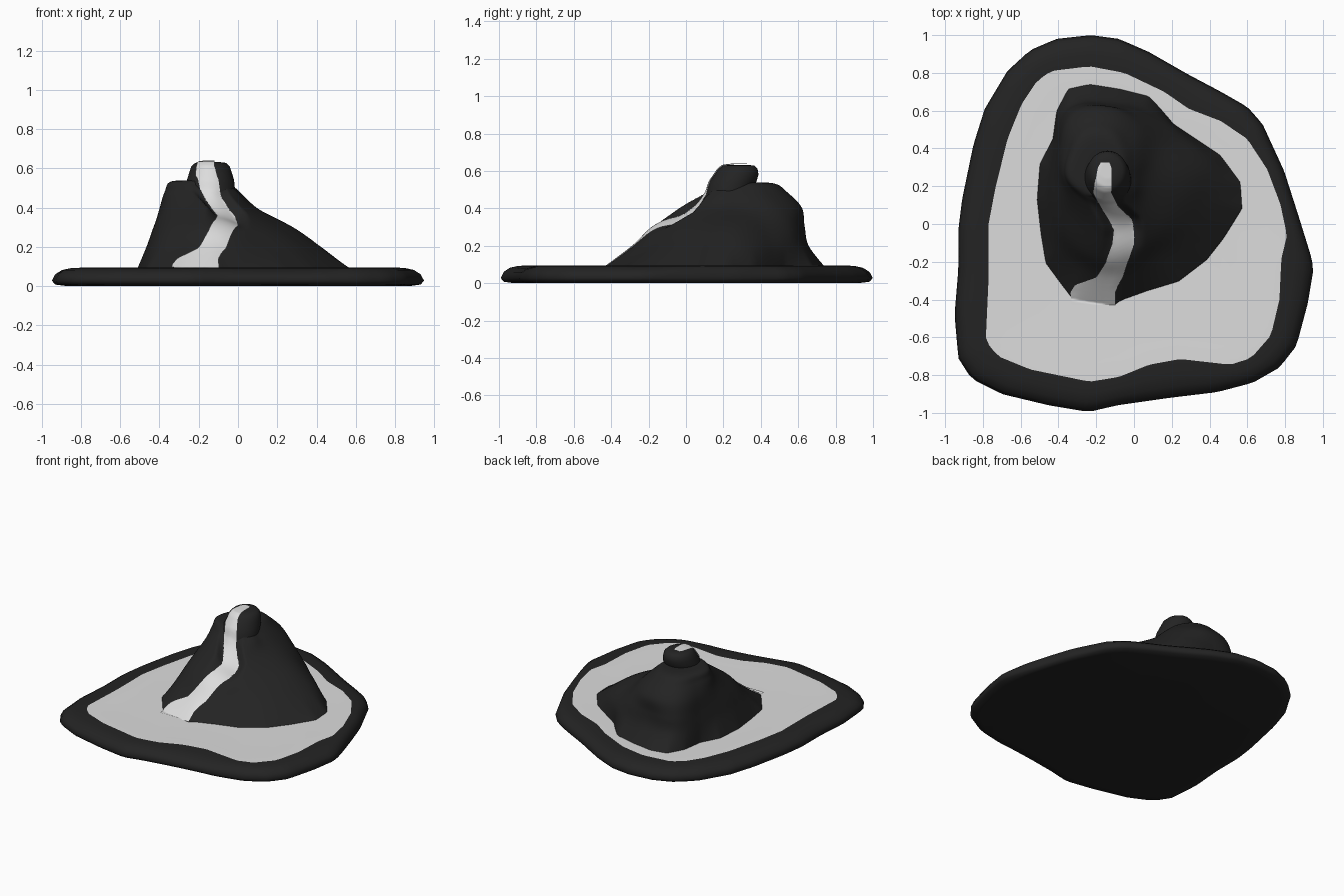
import bpy, bmesh, math
from mathutils import Vector
from mathutils.bvhtree import BVHTree

if "Cube" in bpy.data.objects:
    bpy.data.objects.remove(bpy.data.objects["Cube"])

TAU = 2 * math.pi

def material(name, v):
    m = bpy.data.materials.new(name)
    m.diffuse_color = (v, v, v, 1)
    m.use_nodes = True
    m.node_tree.nodes["Principled BSDF"].inputs["Base Color"].default_value = m.diffuse_color
    return m

dark = material("dark rock", 0.017)
light = material("pale water", 0.72)

def make_object(name, bm, mats):
    bmesh.ops.recalc_face_normals(bm, faces=bm.faces[:])
    for f in bm.faces:
        f.smooth = True
    me = bpy.data.meshes.new(name)
    bm.to_mesh(me)
    ob = bpy.data.objects.new(name, me)
    bpy.context.collection.objects.link(ob)
    for m in mats:
        me.materials.append(m)
    return ob

def polar(points, centre=(0, 0)):
    """Outline points -> function giving the radius at an angle."""
    pr = sorted((math.atan2(y - centre[1], x - centre[0]) % TAU,
                 math.hypot(x - centre[0], y - centre[1])) for x, y in points)
    pr = [(pr[-1][0] - TAU, pr[-1][1])] + pr + [(pr[0][0] + TAU, pr[0][1])]
    def radius(a):
        a %= TAU
        for (a0, r0), (a1, r1) in zip(pr, pr[1:]):
            if a0 <= a <= a1:
                t = (a - a0) / max(a1 - a0, 1e-9)
                d = a1 - a0   # straight segment between the two points
                return r0 * r1 * math.sin(d) / max(
                    r0 * math.sin(t * d) + r1 * math.sin(d - t * d), 1e-9)
    return radius

def catmull(p, t):
    a, b, c, d = p
    return b + 0.5 * t * (c - a + t * (2*a - 5*b + 4*c - d + t * (3*(b - c) + d - a)))

def loft(bm, rings, mat_of=lambda i: 0):
    """Closed rings bridged by quads, with both ends capped."""
    vs = [[bm.verts.new(p) for p in r] for r in rings]
    n = len(vs[0])
    for i in range(len(vs) - 1):
        for j in range(n):
            k = (j + 1) % n
            bm.faces.new((vs[i][j], vs[i][k], vs[i+1][k], vs[i+1][j])).material_index = mat_of(i)
    bm.faces.new(vs[0][::-1])
    bm.faces.new(vs[-1]).material_index = mat_of(len(vs))

# ---- Base: flat pebble with dark rounded rim and pale water on top
outer = polar([(-.23, 1), (-.41, .98), (-.55, .92), (-.67, .81), (-.79, .61), (-.85, .42),
    (-.91, .13), (-.93, -.03), (-.93, -.24), (-.95, -.48), (-.93, -.71), (-.86, -.82),
    (-.70, -.90), (-.45, -.96), (-.24, -.995), (-.09, -.96), (.19, -.92), (.44, -.89),
    (.63, -.84), (.77, -.76), (.86, -.645), (.92, -.42), (.95, -.24), (.94, -.18), (.875, .03),
    (.795, .28), (.68, .53), (.60, .62), (.46, .70), (.29, .79), (.08, .91), (-.08, .98)])
inner = polar([(-.235, .835), (-.44, .81), (-.515, .755), (-.595, .635), (-.67, .45),
    (-.735, .185), (-.77, 0), (-.77, -.29), (-.785, -.62), (-.72, -.70), (-.55, -.77),
    (-.235, -.835), (-.08, -.81), (.08, -.745), (.245, -.715), (.51, -.745), (.62, -.71),
    (.725, -.59), (.77, -.40), (.78, -.185), (.81, -.06), (.775, .105), (.705, .29),
    (.60, .45), (.46, .545), (.29, .61), (.16, .70), (-.05, .80)])
N = 144
angles = [TAU * i / N for i in range(N)]

def plate_ring(mix, z):
    # mix 0 = water edge, 1 = outer edge, negative = inside the water
    out = []
    for a in angles:
        r = inner(a) * (1 + min(mix, 0)) + max(mix, 0) * (outer(a) - inner(a))
        out.append((r * math.cos(a), r * math.sin(a), z))
    return out

profile = [(.55, 0), (.9, .008), (1, .028), (.9, .06), (.7, .082), (.4, .093), (0, .094),
           (-.12, .092), (-.3, .09)]
bm = bmesh.new()
loft(bm, [plate_ring(m, z) for m, z in profile], lambda i: 1 if i >= 6 else 0)
make_object("island_base", bm, [dark, light])

# ---- Mountain: stacked contours around a centre
CX, CY = -.13, .25
foot = polar([(-.35, .72), (-.235, .745), (-.08, .72), (.08, .68), (.135, .62), (.21, .53),
    (.46, .365), (.57, .22), (.58, .08), (.48, -.08), (.39, -.195), (.24, -.31), (.07, -.36),
    (-.07, -.41), (-.10, -.435), (-.33, -.40), (-.39, -.32), (-.47, -.21), (-.495, -.05),
    (-.515, .13), (-.50, .32), (-.43, .45), (-.41, .60)], (CX, CY))
# (height, radius every 30 degrees from +x)
contours = [
    (.20, [.55, .44, .41, .40, .43, .34, .33, .38, .48, .53, .50, .53]),
    (.30, [.41, .36, .37, .375, .41, .32, .30, .33, .39, .43, .39, .39]),
    (.40, [.22, .25, .31, .365, .38, .30, .265, .26, .27, .29, .25, .22]),
    (.48, [.13, .16, .22, .29, .31, .26, .24, .20, .18, .18, .15, .14]),
    (.535, [.07, .08, .13, .20, .23, .21, .20, .15, .12, .12, .09, .07]),
    (.53, [.02] * 12)]

def contour(radii, a):
    u = (a % TAU) / TAU * 12
    i = int(u)
    return catmull([radii[(i + k) % 12] for k in (-1, 0, 1, 2)], u - i)

# ---- River course: (y, left x, right x), from summit to foot
course = [(.325, -.175, -.13), (.30, -.19, -.12), (.17, -.215, -.12), (.10, -.18, -.085),
          (.03, -.14, -.01), (-.03, -.11, 0), (-.10, -.115, 0), (-.20, -.15, -.035),
          (-.28, -.20, -.06), (-.32, -.31, -.085), (-.36, -.335, -.10), (-.425, -.33, -.10)]

def banks(y):
    for (y0, l0, r0), (y1, l1, r1) in zip(course, course[1:]):
        if y1 <= y <= y0:
            t = (y0 - y) / (y0 - y1)
            return l0 + t * (l1 - l0), r0 + t * (r1 - r0)

def carve(x, y, z):
    # shallow river bed across the middle of the front slope
    b = banks(y)
    if b and y < .15:
        off = max(b[0] - x, x - b[1], 0)
        z -= .06 * math.exp(-((y - .02) / .12) ** 2) * max(0, 1 - off / .05)
    return z

M = 160
mangles = [TAU * i / M for i in range(M)]
levels = [(.085, [foot(a) for a in mangles])]
levels += [(z, [contour(r, a) for a in mangles]) for z, r in contours]
rings = []
STEPS = 8
for i in range(len(levels) - 1):
    q = [levels[min(max(i + k, 0), len(levels) - 1)] for k in (-1, 0, 1, 2)]
    for s in range(STEPS):
        t = s / STEPS
        z = catmull([l[0] for l in q], t)
        ring = []
        for j, a in enumerate(mangles):
            r = max(catmull([l[1][j] for l in q], t), .015)
            x, y = CX + r * math.cos(a), CY + r * math.sin(a)
            ring.append((x, y, carve(x, y, z)))
        rings.append(ring)
bm = bmesh.new()
loft(bm, rings)

# ---- Summit knob, leaning backwards: (z, centre y, rx, ry)
knob = [(.42, .23, .13, .13), (.49, .23, .125, .12), (.54, .25, .12, .125),
        (.58, .27, .108, .118), (.61, .278, .098, .105), (.628, .282, .078, .085),
        (.633, .285, .04, .045)]
kb = [[(-.14 + rx * math.cos(a), cy + ry * math.sin(a), z)
       for a in (TAU * k / 48 for k in range(48))] for z, cy, rx, ry in knob]
loft(bm, kb)
bmesh.ops.recalc_face_normals(bm, faces=bm.faces[:])
tree = BVHTree.FromBMesh(bm)
make_object("mountain", bm, [dark])

# ---- River: thin ribbon draped over the mountain
ROWS, COLS = 110, 10
bm = bmesh.new()
grid = []
for i in range(ROWS + 1):
    y = .325 + (-.425 - .325) * i / ROWS
    l, r = banks(max(min(y, .325), -.425))
    row = []
    for j in range(COLS + 1):
        x = l + (r - l) * j / COLS
        hit = tree.ray_cast(Vector((x, y, 2)), Vector((0, 0, -1)))
        p = hit[0] + hit[1] * .006 if hit[0] else Vector((x, y, .096))
        row.append(bm.verts.new(p))
    grid.append(row)
for a, b in zip(grid, grid[1:]):
    for j in range(COLS):
        bm.faces.new((a[j], b[j], b[j + 1], a[j + 1]))
make_object("river", bm, [light])
